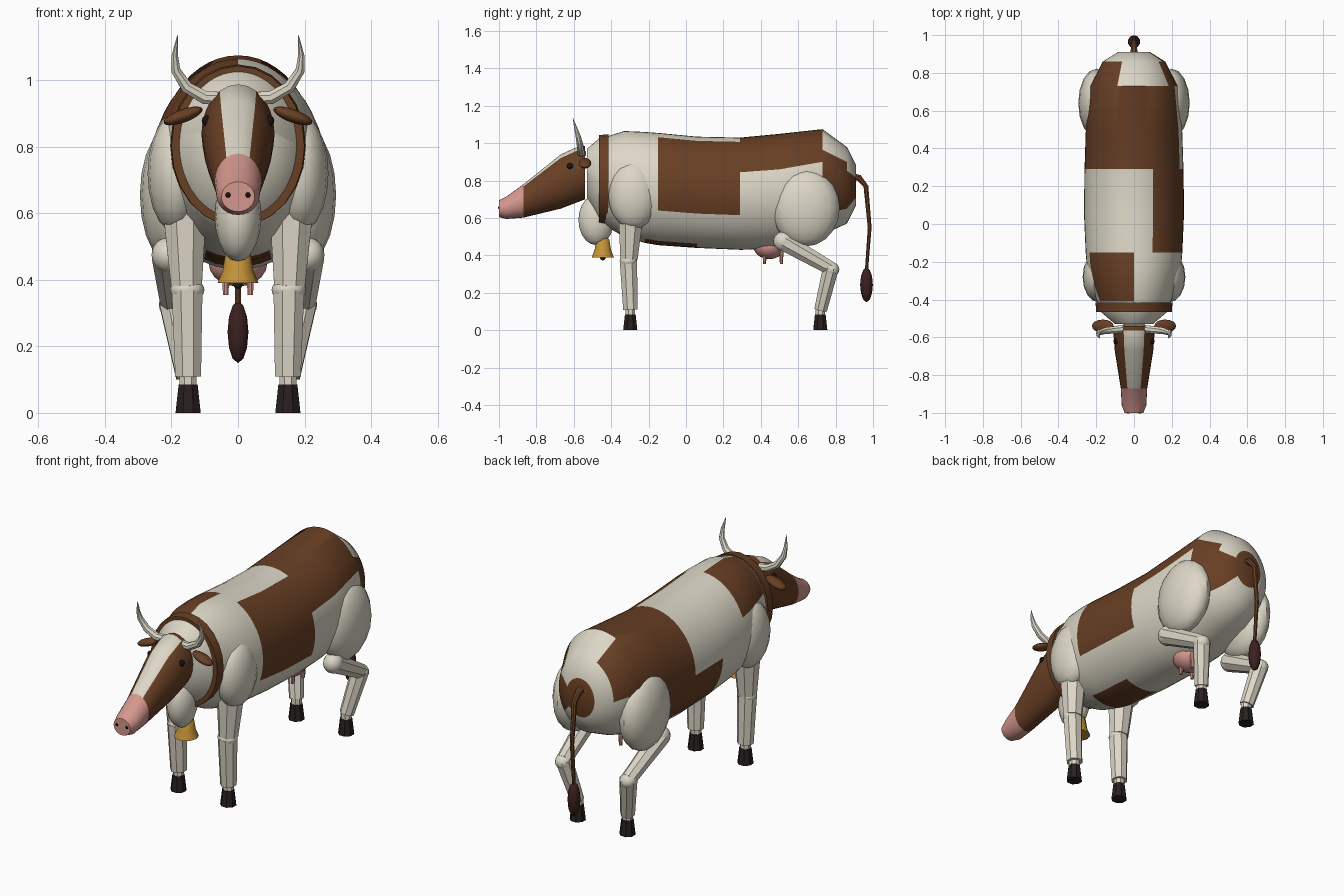
import bpy, bmesh
from math import sin, cos, radians, pi
from mathutils import Vector, Matrix

cube = bpy.data.objects.get("Cube")
if cube:
    bpy.data.objects.remove(cube, do_unlink=True)


def material(name, rgb):
    m = bpy.data.materials.new(name)
    m.use_nodes = True
    m.diffuse_color = (*rgb, 1)
    m.node_tree.nodes["Principled BSDF"].inputs["Base Color"].default_value = (*rgb, 1)
    return m


CREAM = material("cream hide", (0.72, 0.68, 0.57))
BROWN = material("brown hide", (0.14, 0.05, 0.018))
PINK = material("pink skin", (0.66, 0.31, 0.27))
HOOF = material("dark hoof", (0.022, 0.014, 0.014))
TUFT = material("dark tail hair", (0.045, 0.014, 0.014))
GOLD = material("bell gold", (0.55, 0.29, 0.04))
BLACK = material("black", (0.01, 0.006, 0.005))
made = []


def finish(name, bm, mats):
    bmesh.ops.recalc_face_normals(bm, faces=bm.faces[:])
    mesh = bpy.data.meshes.new(name)
    bm.to_mesh(mesh)
    bm.free()
    for m in mats:
        mesh.materials.append(m)
    ob = bpy.data.objects.new(name, mesh)
    bpy.context.collection.objects.link(ob)
    made.append(ob)
    return ob


def skin(bm, rings, rule=None):
    """Join rings of vertices with quads and close both ends."""
    n = len(rings[0])
    for i, (a, b) in enumerate(zip(rings, rings[1:])):
        for k in range(n):
            f = bm.faces.new((a[k], a[(k + 1) % n], b[(k + 1) % n], b[k]))
            if rule:
                f.material_index = rule(i, k)
    for ring in (rings[0], rings[-1]):
        f = bm.faces.new(ring)
        if rule:
            f.material_index = rule(0 if ring is rings[0] else len(rings) - 1, None)


def loft(name, stations, n, mats, paint=None):
    """Ellipse sections along y, each (y, top, bottom, half width); paint(y, angle from the top)."""
    bm = bmesh.new()
    rings = []
    for y, top, bottom, rx in stations:
        zc, rz = (top + bottom) / 2, (top - bottom) / 2
        rings.append([bm.verts.new((rx * sin(2 * pi * k / n), y, zc + rz * cos(2 * pi * k / n)))
                      for k in range(n)])

    def rule(i, k):
        if k is None:
            return paint(stations[i][0], None)
        angle = (k + 0.5) * 360 / n
        y = (stations[i][0] + stations[i + 1][0]) / 2
        return paint(y, angle if angle < 180 else angle - 360)

    skin(bm, rings, rule if paint else None)
    return finish(name, bm, mats)


def tube(name, points, radii, n, mat, ref=(1, 0, 0)):
    """Round limb through a few points with a radius at each."""
    bm = bmesh.new()
    pts = [Vector(p) for p in points]
    rings = []
    for i, (p, r) in enumerate(zip(pts, radii)):
        d = pts[min(i + 1, len(pts) - 1)] - pts[max(i - 1, 0)]
        u = d.cross(Vector(ref)).normalized()
        v = d.cross(u).normalized()
        rings.append([bm.verts.new(p + r * (u * cos(a) + v * sin(a)))
                      for a in (2 * pi * (k + 0.5) / n for k in range(n))])
    skin(bm, rings)
    return finish(name, bm, [mat])


def ball(name, centre, size, mat, tilt=0, n=16):
    bm = bmesh.new()
    mx = Matrix.Translation(centre) @ Matrix.Rotation(tilt, 4, "Y") @ Matrix.Diagonal((*size, 1))
    bmesh.ops.create_uvsphere(bm, u_segments=n, v_segments=n * 5 // 8, radius=1, matrix=mx)
    return finish(name, bm, [mat])


# Body with brown patches: y range, angle range
patches = [(-0.15, 0.29, 22.5, 112.5), (0.29, 0.73, -90, 67.5), (0.06, 0.73, -135, -90),
           (-0.22, 0.06, 157.5, 180), (-0.22, 0.06, -180, -157.5), (-0.41, -0.15, -67.5, 0),
           (0.73, 0.86, -90, -22.5), (0.73, 0.86, 52.5, 127.5), (0.86, 0.92, 67.5, 127.5)]


def hide_paint(y, angle):
    if angle is None:
        return int(y > 0)
    return int(any(y0 < y < y1 and a0 < angle < a1 for y0, y1, a0, a1 in patches))


loft("body", [(-0.53, 0.97, 0.71, 0.1), (-0.46, 1.03, 0.575, 0.182), (-0.41, 1.04, 0.545, 0.195),
              (-0.33, 1.065, 0.5, 0.225), (-0.22, 1.06, 0.467, 0.25), (-0.15, 1.055, 0.455, 0.256),
              (0.06, 1.035, 0.44, 0.265), (0.29, 1.03, 0.43, 0.262), (0.5, 1.05, 0.435, 0.255),
              (0.73, 1.075, 0.51, 0.232), (0.86, 0.98, 0.57, 0.165), (0.91, 0.88, 0.67, 0.085)],
     48, [CREAM, BROWN], hide_paint)
ball("chest", (0, -0.48, 0.59), (0.07, 0.095, 0.135), CREAM)


# Head: brown sides, cream blaze, pink muzzle
def head_paint(y, angle):
    if y < -0.87:
        return 2
    return 1 if angle is not None and abs(angle) < 30 and y < -0.56 else 0


loft("head", [(-0.54, 0.985, 0.7, 0.106), (-0.565, 0.988, 0.69, 0.11), (-0.67, 0.94, 0.65, 0.102),
              (-0.87, 0.78, 0.602, 0.07), (-0.96, 0.715, 0.595, 0.065), (-1, 0.695, 0.605, 0.05)],
     24, [BROWN, CREAM, PINK], head_paint)

# Collar and bell
loft("collar", [(-0.465, 1.043, 0.56, 0.2), (-0.415, 1.048, 0.56, 0.204)], 24, [BROWN])
tube("bell", [(0, -0.445, z) for z in (0.5, 0.485, 0.43, 0.39)], (0.02, 0.037, 0.046, 0.062), 10, GOLD)
ball("bell_clapper", (0, -0.445, 0.388), (0.015, 0.015, 0.015), HOOF, n=8)

# Udder
ball("udder", (0, 0.445, 0.45), (0.088, 0.085, 0.07), PINK)

# Tail
tube("tail", [(0, 0.89, 0.82), (0, 0.925, 0.815), (0, 0.962, 0.77), (0, 0.982, 0.55), (0, 0.965, 0.32)],
     (0.022, 0.018, 0.014, 0.011, 0.009), 8, BROWN)
ball("tail_tuft", (0, 0.965, 0.243), (0.033, 0.034, 0.093), TUFT, n=10)

# Paired parts
for side, s in (("left", 1), ("right", -1)):
    def P(x, y, z):
        return (s * x, y, z)

    # Face
    ball(side + "_eye", P(0.094, -0.62, 0.878), (0.016, 0.017, 0.017), BLACK, n=10)
    ball(side + "_nostril", P(0.03, -0.997, 0.655), (0.009, 0.008, 0.009), BLACK, n=8)
    ball(side + "_ear", P(0.165, -0.54, 0.893), (0.062, 0.034, 0.02), BROWN, tilt=s * 0.35)
    tube(side + "_horn", [P(0.05, -0.555, 0.945), P(0.1, -0.56, 0.948), P(0.155, -0.565, 0.98),
                          P(0.187, -0.575, 1.03), P(0.19, -0.588, 1.075), P(0.182, -0.605, 1.135)],
         (0.022, 0.021, 0.019, 0.015, 0.01, 0.001), 8, CREAM, ref=(0, 1, 0))

    # Front leg
    ball(side + "_shoulder", P(0.187, -0.28, 0.72), (0.085, 0.135, 0.178), CREAM)
    tube(side + "_front_upper_leg", [P(0.16, -0.295, 0.6), P(0.155, -0.305, 0.38)], (0.07, 0.05), 8, CREAM)
    ball(side + "_front_knee", P(0.153, -0.308, 0.37), (0.052, 0.047, 0.035), CREAM)
    tube(side + "_front_lower_leg", [P(0.153, -0.308, 0.37), P(0.15, -0.297, 0.11)], (0.05, 0.042), 8, CREAM)

    # Hind leg
    ball(side + "_haunch", P(0.2, 0.64, 0.655), (0.095, 0.182, 0.207), CREAM)
    ball(side + "_stifle", P(0.21, 0.522, 0.475), (0.05, 0.055, 0.053), CREAM)
    tube(side + "_hind_upper_leg", [P(0.21, 0.52, 0.475), P(0.195, 0.775, 0.33)], (0.052, 0.04), 8, CREAM)
    ball(side + "_hock", P(0.195, 0.775, 0.325), (0.043, 0.045, 0.04), CREAM)
    tube(side + "_hind_lower_leg", [P(0.195, 0.775, 0.335), P(0.152, 0.72, 0.11)], (0.046, 0.037), 8, CREAM)

    # Pasterns and hooves
    for end, y in (("front", -0.298), ("hind", 0.718)):
        tube(f"{side}_{end}_pastern", [P(0.15, y, 0.12), P(0.15, y, 0.07)], (0.028, 0.028), 8, CREAM)
        tube(f"{side}_{end}_hoof", [P(0.15, y, 0.085), P(0.15, y, 0)], (0.031, 0.041), 8, HOOF)
        ty = 0.42 if end == "front" else 0.51
        tube(f"{side}_{end}_teat", [P(0.037, ty, 0.44), P(0.037, ty, 0.355)], (0.013, 0.009), 8, PINK)

# Smooth round forms, keep faceted limbs crisp
bpy.ops.object.select_all(action="DESELECT")
for ob in made:
    ob.select_set(True)
bpy.context.view_layer.objects.active = made[0]
bpy.ops.object.shade_smooth_by_angle(angle=radians(40))
